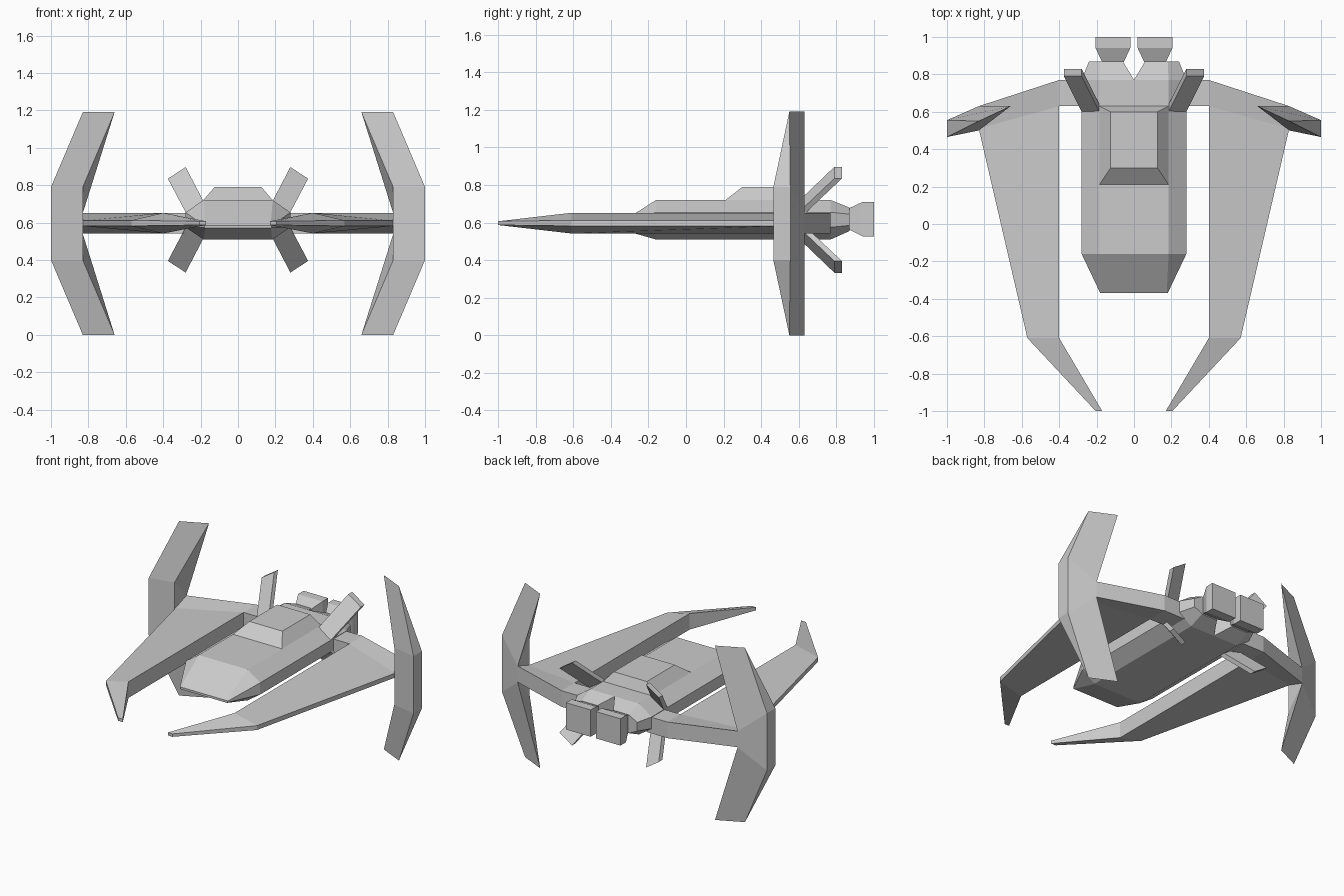
import bpy, bmesh


def loft(name, rings, mirror=True):
    """Skin closed rings of points, cap the ends, optionally mirror across x."""
    bm = bmesh.new()
    loops = [[bm.verts.new(p) for p in ring] for ring in rings]
    for a, b in zip(loops, loops[1:]):
        for i in range(len(a)):
            j = (i + 1) % len(a)
            quad = (a[i], a[j], b[j], b[i])
            if all(abs(v.co.x) < 1e-5 for v in quad):
                continue  # leave the centre plane open
            bm.faces.new(quad)
    bm.faces.new(loops[0])
    bm.faces.new(loops[-1])
    bmesh.ops.remove_doubles(bm, verts=bm.verts, dist=1e-4)
    if mirror:
        geom = bm.verts[:] + bm.edges[:] + bm.faces[:]
        bmesh.ops.mirror(bm, geom=geom, axis='X', merge_dist=1e-4)
    bmesh.ops.recalc_face_normals(bm, faces=bm.faces)
    me = bpy.data.meshes.new(name)
    bm.to_mesh(me)
    bm.free()
    ob = bpy.data.objects.new(name, me)
    bpy.context.collection.objects.link(ob)
    return ob


def rect_y(x0, x1, y, z0, z1):
    return [(x0, y, z0), (x1, y, z0), (x1, y, z1), (x0, y, z1)]


def flip(ring, mid):
    return [(x, y, 2 * mid - z) for x, y, z in ring]


# Hull: half cross-sections, with a notch between the rear halves
def half_section(y, inner, deck, side, zt, zst, zsb, zb):
    return [(inner, y, zt), (deck, y, zt), (side, y, zst),
            (side, y, zsb), (deck, y, zb), (inner, y, zb)]


loft("hull", [
    half_section(-0.37, 0, 0.175, 0.18, 0.585, 0.582, 0.574, 0.57),
    half_section(-0.16, 0, 0.185, 0.28, 0.72, 0.655, 0.575, 0.51),
    half_section(0.60, 0, 0.185, 0.28, 0.72, 0.655, 0.575, 0.51),
    half_section(0.77, 0, 0.185, 0.28, 0.72, 0.655, 0.575, 0.51),
    half_section(0.87, 0.06, 0.18, 0.24, 0.68, 0.645, 0.585, 0.555)])

# Raised cabin
loft("cabin", [
    [(-0.185, 0.21, 0.72), (0.185, 0.21, 0.72), (0.185, 0.63, 0.72), (-0.185, 0.63, 0.72)],
    [(-0.125, 0.30, 0.79), (0.125, 0.30, 0.79), (0.125, 0.60, 0.79), (-0.125, 0.60, 0.79)]],
    mirror=False)

# Swept wings: thick inner edge, thin outer edge, each ring inner to outer
def wing_ring(inner, outer, hi, ho):
    (xi, yi), (xo, yo), c = inner, outer, 0.597
    return [(xi, yi, c - hi), (xo, yo, c - ho), (xo, yo, c + ho), (xi, yi, c + hi)]


loft("wings", [
    wing_ring((0.17, -1.0), (0.205, -1.0), 0.010, 0.010),
    wing_ring((0.40, -0.61), (0.57, -0.61), 0.055, 0.015),
    wing_ring((0.40, 0.63), (0.83, 0.51), 0.055, 0.015),
    wing_ring((0.40, 0.77), (0.83, 0.63), 0.055, 0.055)])

# Arms joining the wings to the hull
loft("wing_arms", [rect_y(0.24, 0.40, 0.63, 0.542, 0.652),
                   rect_y(0.24, 0.40, 0.77, 0.542, 0.652)])

# Upright wingtip blades
tip = [(0.83, 0.55, 1.19), (0.83, 0.55, 1.19), (0.66, 0.63, 1.19), (0.66, 0.63, 1.19)]
mid = [(1.0, 0.465, 0.79), (1.0, 0.555, 0.79), (0.83, 0.63, 0.65), (0.83, 0.50, 0.79)]
loft("wingtip_blades", [flip(tip, 0.595), flip(mid, 0.595), mid, tip])

# Four slanted tail fins in an X
root = [(0.185, 0.60, 0.715), (0.28, 0.60, 0.655), (0.28, 0.64, 0.655), (0.185, 0.64, 0.715)]
end = [(0.28, 0.79, 0.897), (0.375, 0.79, 0.835), (0.375, 0.83, 0.835), (0.28, 0.83, 0.897)]
loft("upper_fins", [root, end])
loft("lower_fins", [flip(root, 0.615), flip(end, 0.615)])

# Twin engine nozzles
loft("engines", [rect_y(0.055, 0.17, 0.865, 0.565, 0.675),
                 rect_y(0.02, 0.205, 0.94, 0.527, 0.71),
                 rect_y(0.02, 0.205, 1.0, 0.527, 0.71)])
